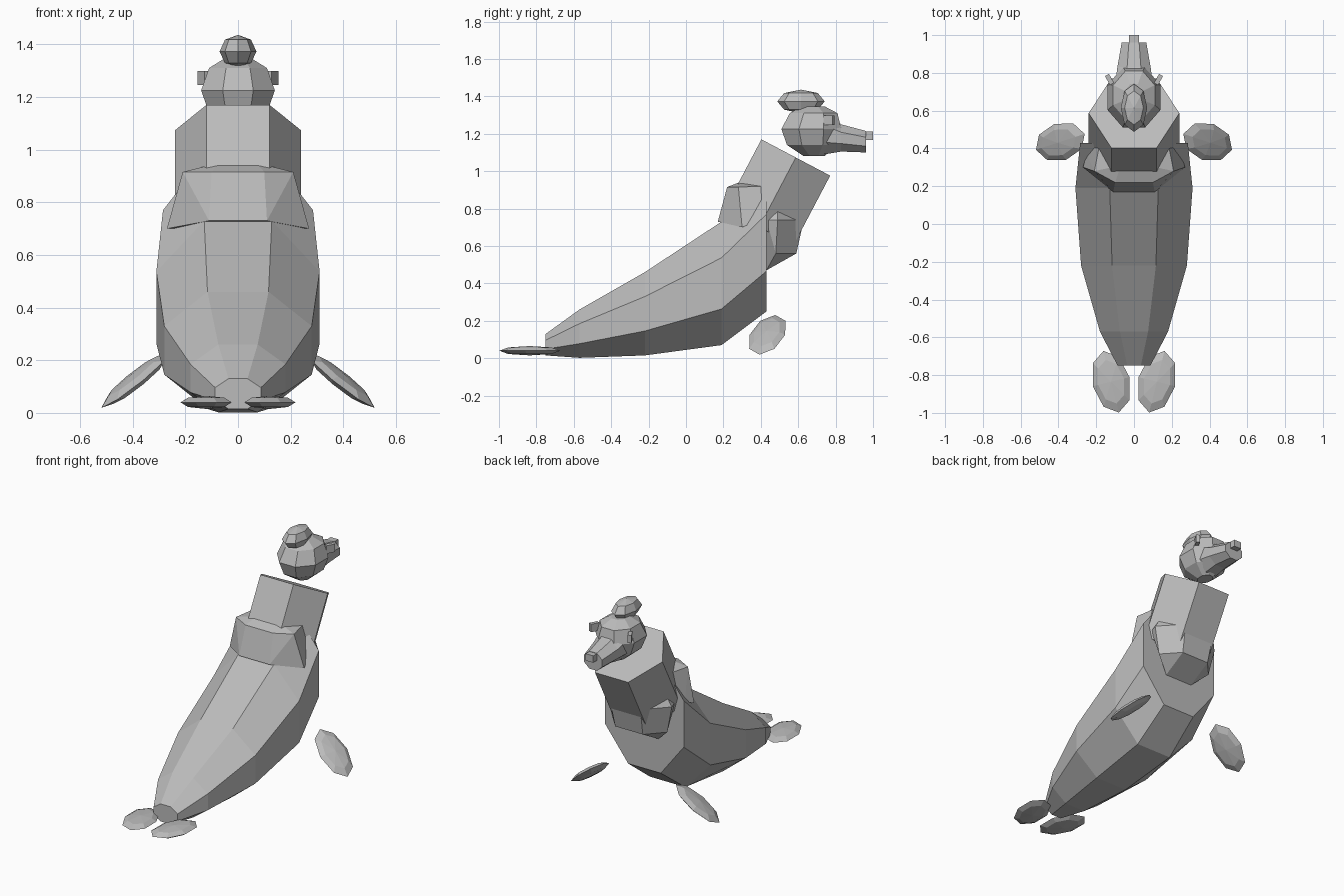
import bpy, bmesh, math
from mathutils import Matrix, Vector, Euler

if "Cube" in bpy.data.objects:
    bpy.data.objects.remove(bpy.data.objects["Cube"])

grey = bpy.data.materials.new("plain_grey")
grey.use_nodes = True
grey.diffuse_color = (0.5, 0.5, 0.5, 1)
grey.node_tree.nodes["Principled BSDF"].inputs["Base Color"].default_value = (0.5, 0.5, 0.5, 1)


def finish(name, bm):
    bmesh.ops.recalc_face_normals(bm, faces=bm.faces)
    mesh = bpy.data.meshes.new(name)
    bm.to_mesh(mesh)
    bm.free()
    mesh.materials.append(grey)
    obj = bpy.data.objects.new(name, mesh)
    bpy.context.collection.objects.link(obj)
    return obj


def octagon(rx, low, high):
    """Eight (x, t) points with flat sides, t running from low to high."""
    mid, half = (low + high) / 2, (high - low) / 2
    k = 1 / math.cos(math.pi / 8)
    angles = [math.pi / 8 + i * math.pi / 4 for i in range(8)]
    return [(rx * k * math.cos(a), mid + half * k * math.sin(a)) for a in angles]


def loft(name, rings):
    """Skin closed rings of equal length and cap both ends."""
    bm = bmesh.new()
    loops = [[bm.verts.new(p) for p in ring] for ring in rings]
    n = len(loops[0])
    for a, b in zip(loops, loops[1:]):
        for i in range(n):
            j = (i + 1) % n
            bm.faces.new((a[i], a[j], b[j], b[i]))
    bm.faces.new(loops[0])
    bm.faces.new(loops[-1])
    return finish(name, bm)


def mirrored_hull(name, points):
    """Convex solid around points and their mirror images in x."""
    bm = bmesh.new()
    for x, y, z in points:
        bm.verts.new((x, y, z))
        bm.verts.new((-x, y, z))
    bmesh.ops.convex_hull(bm, input=bm.verts)
    bmesh.ops.dissolve_limit(bm, angle_limit=0.03, verts=bm.verts, edges=bm.edges)
    return finish(name, bm)


def ellipsoid(name, centre, size, turn=(0, 0, 0), segments=8, rings=4):
    bm = bmesh.new()
    bmesh.ops.create_uvsphere(bm, u_segments=segments, v_segments=rings, radius=1)
    matrix = Matrix.LocRotScale(Vector(centre), Euler([math.radians(a) for a in turn]), Vector(size))
    bm.transform(matrix)
    return finish(name, bm)


def box(name, centre, size, turn=0):
    bm = bmesh.new()
    bmesh.ops.create_cube(bm, size=1)
    bm.transform(Matrix.LocRotScale(Vector(centre), Euler((0, 0, turn)), Vector(size)))
    return finish(name, bm)


# Body: octagonal sections from tail to chest (y, half width, bottom, top)
sections = [(-0.75, 0.087, 0.015, 0.13), (-0.57, 0.18, 0.002, 0.26), (-0.22, 0.28, 0.015, 0.46),
            (0.19, 0.31, 0.07, 0.73), (0.43, 0.285, 0.25, 0.985)]
loft("body", [[(x, y, z) for x, z in octagon(rx, lo, hi)] for y, rx, lo, hi in sections])

# Neck: leaning hexagonal prism
top = Vector((0, 0.587, 1.073))
across = Vector((0, 0.885, -0.466))
down = Vector((0, -0.466, -0.885))
hexagon = [(0.24 * math.cos(i * math.pi / 3), 0.24 * math.sin(i * math.pi / 3)) for i in range(6)]
loft("neck", [[top + down * d + across * v + Vector((u, 0, 0)) for u, v in hexagon] for d in (0, 0.42)])

# Collar behind the neck and bib in front of it
mirrored_hull("rear_collar", [(0.11, 0.17, 0.73), (0.27, 0.30, 0.70), (0.25, 0.37, 0.73),
                              (0.10, 0.22, 0.915), (0.21, 0.28, 0.915), (0.18, 0.43, 0.92),
                              (0.07, 0.31, 0.95)])
mirrored_hull("front_bib", [(0.11, 0.63, 0.74), (0.24, 0.49, 0.74), (0.10, 0.59, 0.56),
                            (0.20, 0.48, 0.56), (0.17, 0.49, 0.85), (0.10, 0.43, 0.47),
                            (0.22, 0.43, 0.74)])

# Head: stacked octagonal rings (z, half width, back, front)
head = [(1.08, 0.04, 0.63, 0.74), (1.14, 0.11, 0.54, 0.81), (1.225, 0.14, 0.51, 0.83),
        (1.31, 0.11, 0.555, 0.81), (1.347, 0.05, 0.62, 0.74)]
loft("head", [[(x, y, z) for x, y in octagon(rx, lo, hi)] for z, rx, lo, hi in head])

# Snout, nose and hair tuft
snout = [(0.74, 0.10, 1.09, 1.31), (0.83, 0.088, 1.105, 1.25), (0.962, 0.065, 1.10, 1.215)]
loft("snout", [[(x, y, z) for x, z in octagon(rx, lo, hi)] for y, rx, lo, hi in snout])
box("nose", (0, 0.975, 1.19), (0.055, 0.05, 0.045))
ellipsoid("hair_tuft", (0, 0.615, 1.373), (0.07, 0.127, 0.063))

# Paired eyes and flippers
for side, label in ((1, "left"), (-1, "right")):
    box(label + "_eye", (side * 0.13, 0.765, 1.272), (0.024, 0.055, 0.052), -side * 0.5)
    ellipsoid(label + "_front_flipper", (side * 0.39, 0.435, 0.125), (0.172, 0.1, 0.026),
              (0, side * 38, -side * 18))
    ellipsoid(label + "_tail_flipper", (side * 0.121, -0.835, 0.04), (0.1, 0.168, 0.025),
              (0, 0, -side * 14))
